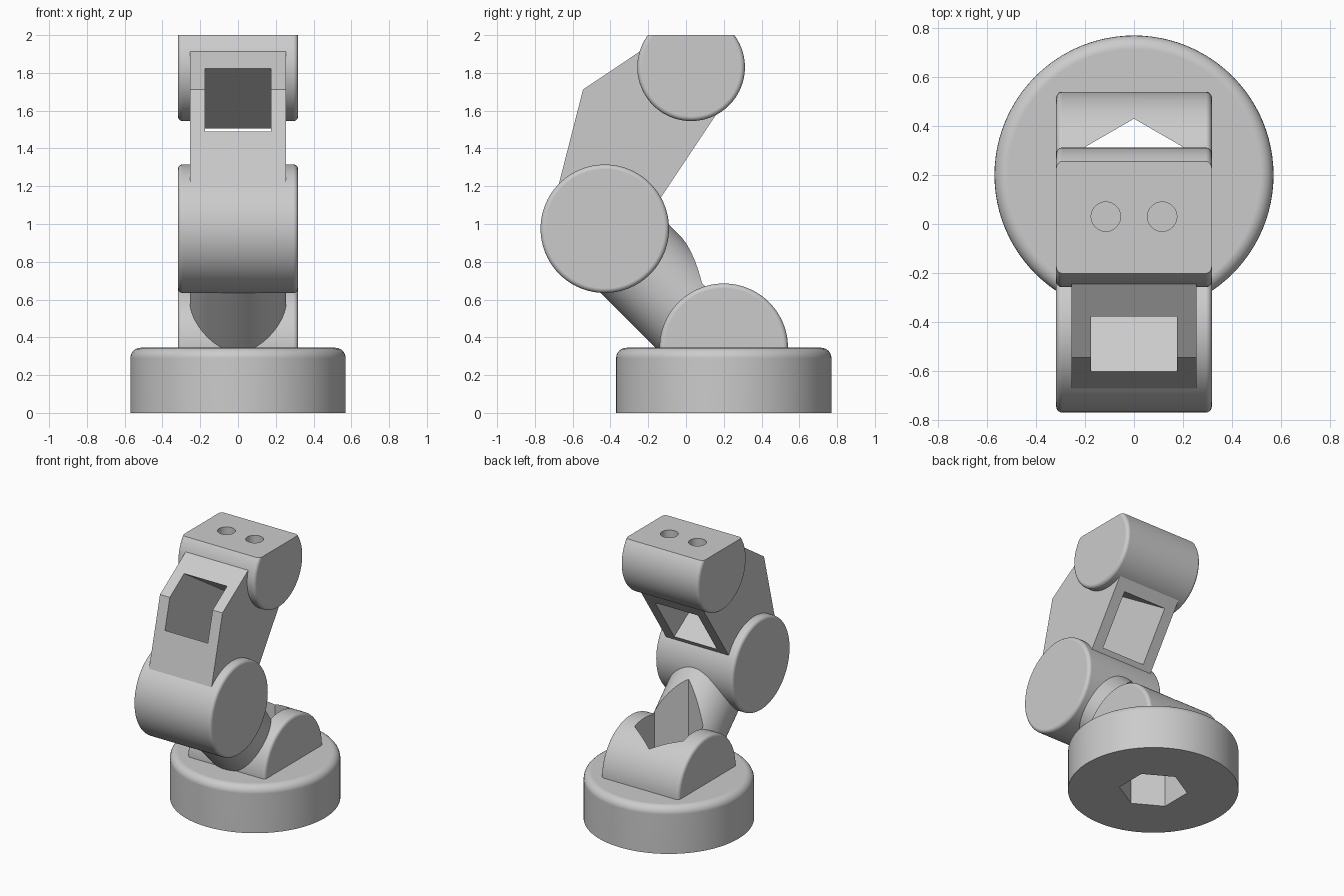
import bpy
import bmesh
from math import sin, cos, pi, radians
from mathutils import Matrix, Vector

if "Cube" in bpy.data.objects:
    bpy.data.objects.remove(bpy.data.objects["Cube"], do_unlink=True)

grey = bpy.data.materials.new("light_grey")
grey.use_nodes = True
colour = (0.6, 0.6, 0.6, 1)
grey.diffuse_color = colour
grey.node_tree.nodes["Principled BSDF"].inputs["Base Color"].default_value = colour

# Axes map an outline point (u, v) and a depth d to x, y, z
AXES = {
    "X": lambda u, v, d: (d, u, v),
    "Z": lambda u, v, d: (u, v, d),
}


def circle(centre, radius, sides=96):
    """Outline of a regular polygon with a corner at the top."""
    steps = [2 * pi * i / sides for i in range(sides)]
    return [(centre[0] + radius * sin(a), centre[1] + radius * cos(a)) for a in steps]


def prism(name, outline, axis, low, high, fillet=0, both_rims=True):
    """Extrude an outline along an axis and round its rims if asked."""
    place = AXES[axis]
    bm = bmesh.new()
    bottom = [bm.verts.new(place(u, v, low)) for u, v in outline]
    top = [bm.verts.new(place(u, v, high)) for u, v in outline]
    caps = [bm.faces.new(top), bm.faces.new(bottom[::-1])]
    n = len(outline)
    for i in range(n):
        j = (i + 1) % n
        bm.faces.new((bottom[i], bottom[j], top[j], top[i]))
    bmesh.ops.recalc_face_normals(bm, faces=bm.faces)
    if fillet:
        rims = [e for cap in caps[:2 if both_rims else 1] for e in cap.edges]
        bmesh.ops.bevel(bm, geom=rims, offset=fillet, segments=6,
                        profile=0.5, affect="EDGES")
    mesh = bpy.data.meshes.new(name)
    bm.to_mesh(mesh)
    bm.free()
    mesh.materials.append(grey)
    obj = bpy.data.objects.new(name, mesh)
    bpy.context.collection.objects.link(obj)
    return obj


def activate(obj):
    bpy.ops.object.select_all(action="DESELECT")
    obj.select_set(True)
    bpy.context.view_layer.objects.active = obj


def cut(obj, *cutters):
    activate(obj)
    for cutter in cutters:
        mod = obj.modifiers.new("cut", "BOOLEAN")
        mod.operation = "DIFFERENCE"
        mod.solver = "EXACT"
        mod.object = cutter
        bpy.ops.object.modifier_apply(modifier=mod.name)


# Joint centres in the side plane (y, z)
SHOULDER = (0.2, 0.345)
ELBOW = (-0.43, 0.975)
WRIST = (0.027, 1.83)
JOINT_HALF = 0.318
ARM_HALF = 0.255

# Round foot and the three cross barrels
base = prism("base", circle((0, SHOULDER[0]), 0.57), "Z", 0, 0.345, 0.055, False)
shoulder, elbow, wrist = [
    prism(name, circle(centre, radius), "X", -JOINT_HALF, JOINT_HALF, 0.025)
    for name, centre, radius in (
        ("shoulder_joint", SHOULDER, 0.34),
        ("elbow_joint", ELBOW, 0.34),
        ("wrist_joint", WRIST, 0.285),
    )
]

# Round lower arm leaning from shoulder to elbow
start, end = Vector((0, *SHOULDER)), Vector((0, *ELBOW))
lower_arm = prism("lower_arm", circle((0, 0), ARM_HALF), "Z", 0, (end - start).length)
tilt = (end - start).to_track_quat("Z", "Y").to_matrix().to_4x4()
lower_arm.data.transform(Matrix.Translation(start) @ tilt)

# Flat-sided upper arm, its ends buried in the barrels
upper_arm = prism("upper_arm", [
    (-0.70, 1.107), (-0.545, 1.712), (-0.2, 1.943), (0.2, 1.64), (-0.2, 1.04),
], "X", -ARM_HALF, ARM_HALF)

# Cutters: hexagonal socket, slanted window, flat on the wrist and pin holes
socket = prism("socket_cutter", circle((0, SHOULDER[0]), 0.23, 6), "Z", -0.2, 1.2)
slope = Vector((cos(radians(-33)), sin(radians(-33))))
top_edge, low_edge = Vector((-0.38, 1.825)), Vector((-0.602, 1.49))
window = prism("window_cutter", [
    top_edge - slope * 0.3, top_edge + slope * 0.9,
    low_edge + slope * 0.9, low_edge - slope * 0.3,
], "X", -0.175, 0.175)
flat = prism("flat_cutter", circle((0, 0), 1, 4), "Z", 2, 2.5)
pins = [prism("pin_cutter", circle((side * 0.115, 0.03), 0.06, 48), "Z", 1.85, 2.2)
        for side in (-1, 1)]

for part in (base, shoulder, lower_arm):
    cut(part, socket)
cut(upper_arm, window)
cut(wrist, window, flat, *pins)

for cutter in (socket, window, flat, *pins):
    bpy.data.objects.remove(cutter, do_unlink=True)

# Smooth round surfaces, keep cut edges crisp and caps flat
for part in (base, shoulder, elbow, wrist, lower_arm, upper_arm):
    activate(part)
    bpy.ops.object.shade_smooth_by_angle(angle=radians(30))
    mod = part.modifiers.new("flat_caps", "WEIGHTED_NORMAL")
    mod.keep_sharp = True
